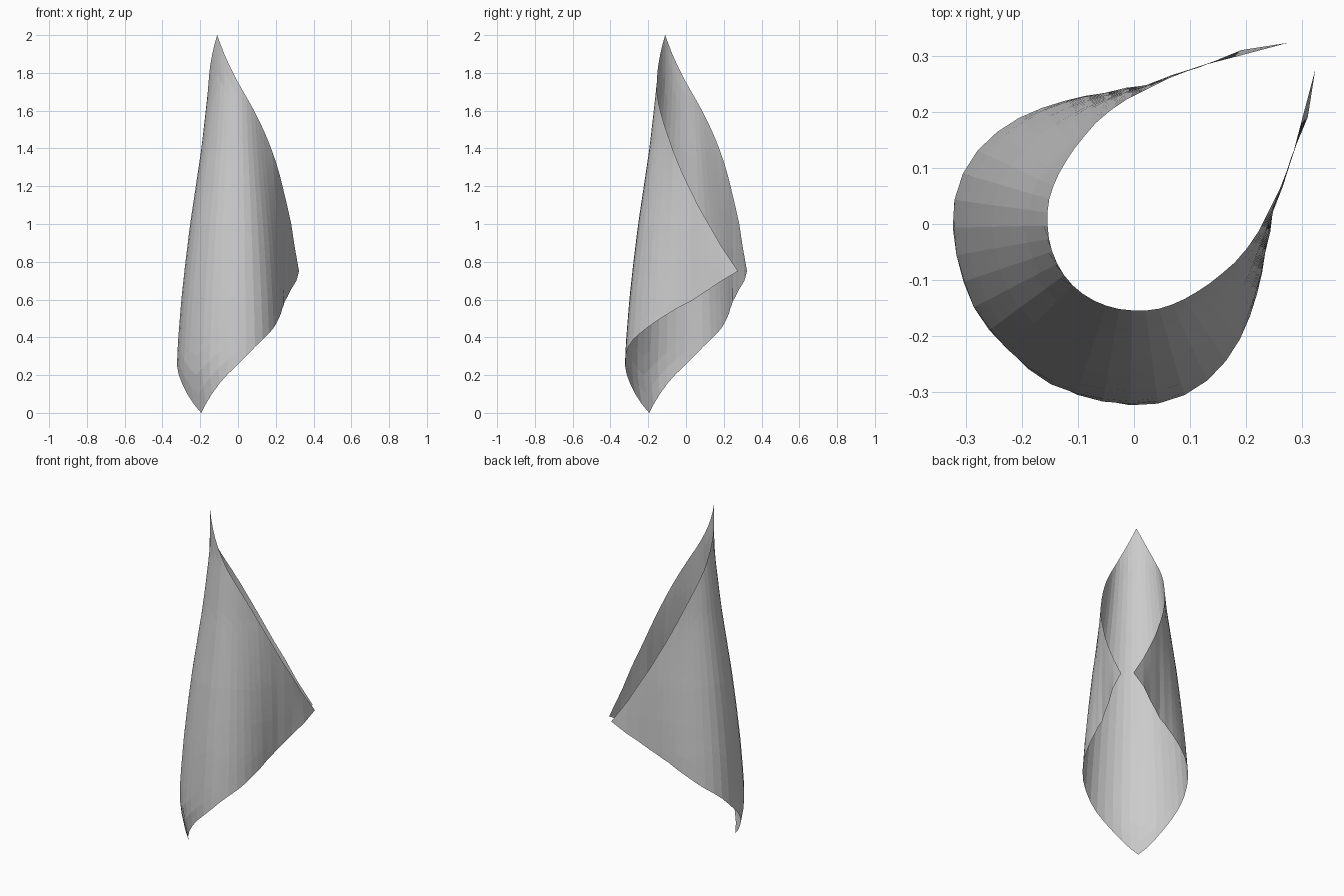
import bpy, bmesh, math

if "Cube" in bpy.data.objects:
    bpy.data.objects.remove(bpy.data.objects["Cube"])

# Half of the sheet outline (x, y, z); the other half mirrors across the plane x = y
LOWER = [(-.2, -.2, 0), (-.165, -.25, .06), (-.12, -.288, .13), (-.06, -.315, .2),
         (.02, -.324, .275), (.08, -.31, .34), (.132, -.278, .39), (.173, -.232, .43),
         (.203, -.173, .475), (.222, -.11, .515), (.234, -.045, .555), (.247, .03, .592),
         (.275, .11, .645), (.323, .275, .75)]
UPPER = [(-.11, -.11, 2), (-.06, -.142, 1.87), (0, -.154, 1.75), (.04, -.152, 1.68),
         (.08, -.138, 1.61), (.12, -.115, 1.53), (.16, -.085, 1.44), (.2, -.045, 1.33),
         (.235, .015, 1.2), (.262, .068, 1.09), (.282, .12, 1.0), (.299, .185, .885),
         (.323, .275, .75)]
# Radius of the roll by height
ROLL = [(0, .283), (.06, .298), (.13, .312), (.2, .323), (.27, .326), (.4, .318), (.6, .302),
        (.8, .28), (1, .255), (1.2, .225), (1.4, .195), (1.6, .172), (1.75, .155), (2, .155)]


def interp(table, x, k=1):
    for a, b in zip(table, table[1:]):
        if x <= b[0]:
            break
    t = max(0, min(1, (x - a[0]) / (b[0] - a[0])))
    return a[k] + (b[k] - a[k]) * t


def polar(points):
    """(angle from the spine, radius, height) for each outline point."""
    return [(math.atan2(y, x) + math.radians(135), math.hypot(x, y), z) for x, y, z in points]


low, up = polar(LOWER), polar(UPPER)
END = low[-1][0]
HALF, ROWS = 20, 20

# Rolled sheet: columns at constant angle, running from lower to upper edge
bm = bmesh.new()
grid = []
for i in range(-HALF, HALF + 1):
    phi = END * abs(i) / HALF
    r0, z0 = interp(low, phi), interp(low, phi, 2)
    r1, z1 = interp(up, phi), interp(up, phi, 2)
    d0, d1 = r0 - interp(ROLL, z0), r1 - interp(ROLL, z1)
    ang = math.radians(225) + math.copysign(phi, i)
    col = []
    for j in range(ROWS + 1):
        t = j / ROWS
        z = z0 + (z1 - z0) * t
        r = interp(ROLL, z) + d0 + (d1 - d0) * t
        r -= .008 * max(0, 1 - phi / .8) * (1 - z / 2)  # slightly flatter spine
        col.append(bm.verts.new((r * math.cos(ang), r * math.sin(ang), z)))
    grid.append(col)
for a, b in zip(grid, grid[1:]):
    for j in range(ROWS):
        bm.faces.new((a[j], b[j], b[j + 1], a[j + 1]))
bmesh.ops.remove_doubles(bm, verts=bm.verts, dist=.0005)
bmesh.ops.recalc_face_normals(bm, faces=bm.faces)

mesh = bpy.data.meshes.new("rolled_sheet")
bm.to_mesh(mesh)
bm.free()
bpy.context.collection.objects.link(bpy.data.objects.new("rolled_sheet", mesh))
